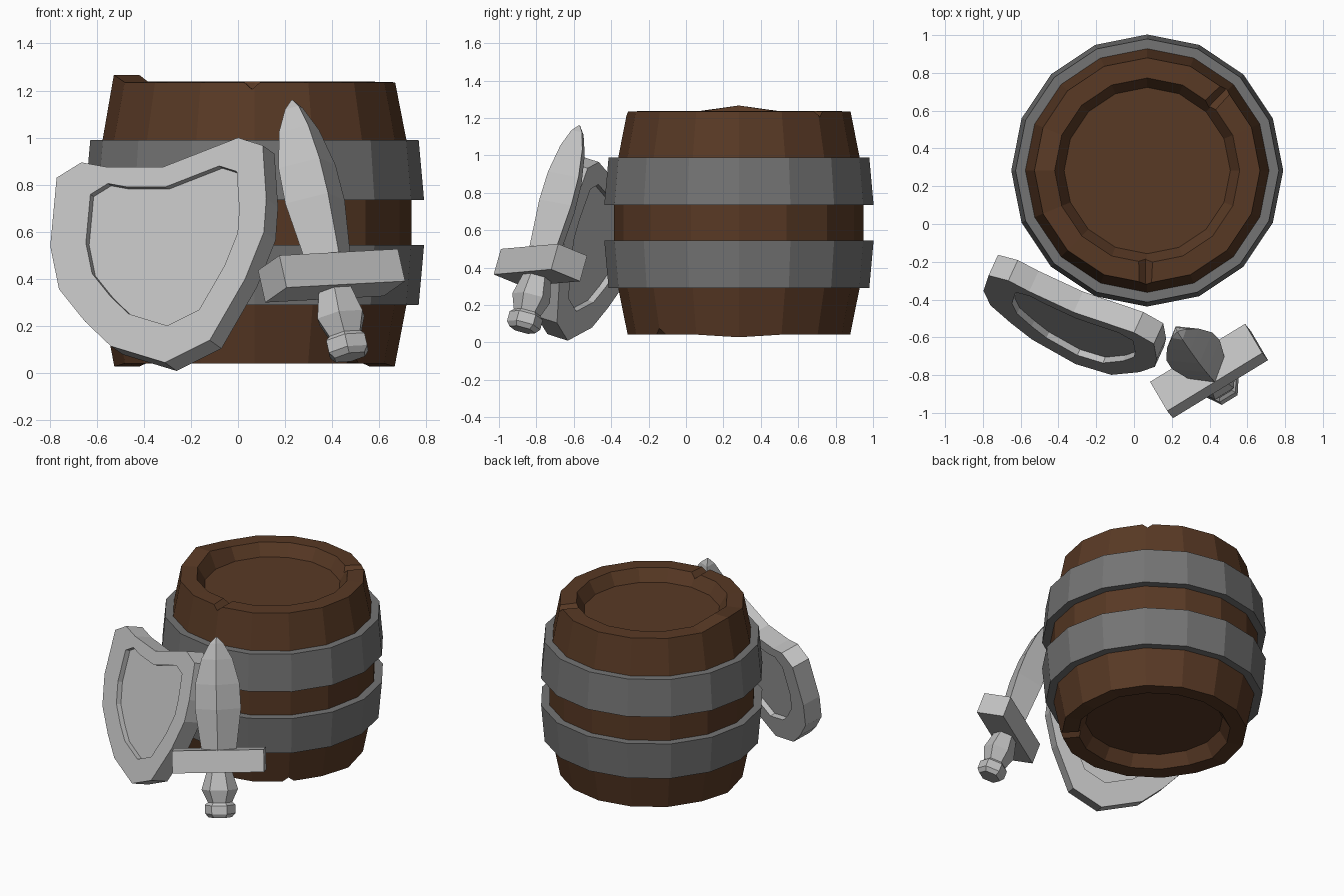
import bpy, bmesh, math
from mathutils import Vector, Matrix

if "Cube" in bpy.data.objects:
    bpy.data.objects.remove(bpy.data.objects["Cube"])


def material(name, rgb):
    m = bpy.data.materials.new(name)
    m.diffuse_color = (*rgb, 1)
    m.use_nodes = True
    m.node_tree.nodes["Principled BSDF"].inputs["Base Color"].default_value = m.diffuse_color
    return m


WOOD = material("brown wood", (0.098, 0.041, 0.018))
IRON = material("dark iron", (0.175, 0.175, 0.175))
STEEL = material("pale steel", (0.53, 0.53, 0.53))


def loft(name, rings, mat, close=False):
    """Join equal-sized rings of points; cap the ends or close the loop."""
    bm = bmesh.new()
    loops = [[bm.verts.new(p) for p in ring] for ring in rings]
    n = len(loops[0])
    pairs = list(zip(loops, loops[1:]))
    if close:
        pairs.append((loops[-1], loops[0]))
    else:
        bm.faces.new(loops[0])
        bm.faces.new(loops[-1])
    for a, b in pairs:
        for i in range(n):
            j = (i + 1) % n
            bm.faces.new((a[i], a[j], b[j], b[i]))
    bmesh.ops.remove_doubles(bm, verts=bm.verts, dist=0.0005)
    bmesh.ops.recalc_face_normals(bm, faces=bm.faces)
    me = bpy.data.meshes.new(name)
    bm.to_mesh(me)
    bm.free()
    me.materials.append(mat)
    ob = bpy.data.objects.new(name, me)
    bpy.context.collection.objects.link(ob)
    return ob


# ---- Barrel ----
CX, CY, SIDES = 0.07, 0.283, 16


def circle(r, z):
    return [Vector((CX + r * math.cos(2 * math.pi * i / SIDES),
                    CY + r * math.sin(2 * math.pi * i / SIDES), z)) for i in range(SIDES)]


profile = [(0.44, 0.125), (0.49, 0.045), (0.595, 0.042), (0.645, 0.29), (0.667, 0.54),
           (0.667, 0.74), (0.645, 0.99), (0.597, 1.235), (0.49, 1.238), (0.44, 1.155)]
barrel = loft("barrel", [circle(r, z) for r, z in profile], WOOD)

# worn, uneven stave ends
for v in barrel.data.vertices:
    x, y = v.co.x - CX, v.co.y - CY
    if abs(y) < 0.02 and abs(x) > 0.45:
        if v.co.z > 1.2 and x < 0:
            v.co.z = 1.267
        elif v.co.z < 0.1:
            v.co.z = 0.028

# wedge chips in the rims
for k, (deg, z) in enumerate([(46, 1.25), (-91, 1.25), (-45, 0.03)]):
    a = math.radians(deg)
    out = Vector((math.cos(a), math.sin(a), 0))
    side = Vector((-out.y, out.x, 0))
    s = -1 if z > 1 else 1
    mid = Vector((CX, CY, z))
    rings = [[mid + out * r - side * 0.05, mid + out * r + side * 0.05,
              mid + out * r + Vector((0, 0, s * 0.045))] for r in (0.40, 0.72)]
    cutter = loft(f"chip_cutter_{k}", rings, WOOD)
    cutter.hide_render = True
    cutter.hide_viewport = True
    mod = barrel.modifiers.new("chip", "BOOLEAN")
    mod.operation, mod.object, mod.solver = "DIFFERENCE", cutter, "EXACT"

# iron hoops
for name, z0, r0, z1, r1 in (("lower_hoop", 0.29, 0.697, 0.545, 0.72),
                             ("upper_hoop", 0.735, 0.72, 0.99, 0.697)):
    loft(name, [circle(r0, z0), circle(r1, z1), circle(r1 - 0.055, z1),
                circle(r0 - 0.055, z0)], IRON, close=True)

# ---- Shield: outline laid on a leaning plane ----
outline = [(-0.77, 0.83), (-0.665, 0.895), (-0.555, 0.875), (-0.32, 0.875), (0.0, 1.0),
           (0.105, 0.967), (0.12, 0.74), (0.11, 0.60), (0.03, 0.40), (-0.12, 0.14),
           (-0.31, 0.045), (-0.54, 0.115), (-0.65, 0.22), (-0.76, 0.357), (-0.797, 0.54)]
inner = [(0.71 * x - 0.08, 0.71 * z + 0.17) for x, z in outline]
NORMAL = Vector((-0.459, -1, 0.325)).normalized()


def on_shield(points, depth):
    return [Vector((x, -0.90 - 0.465 * x + 0.325 * z, z)) - NORMAL * depth for x, z in points]


loft("shield", [on_shield(inner, 0.035), on_shield(inner, 0), on_shield(outline, 0),
                on_shield(outline, 0.125), on_shield(inner, 0.125),
                on_shield(inner, 0.09)], STEEL)

# ---- Sword: local z runs from pommel to tip ----
axis = Vector((-0.245, 0.305, 1.09)).normalized()
wide = Vector((0.86, 0.506, 0))
wide = (wide - axis * wide.dot(axis)).normalized()
back = axis.cross(wide)
SWORD = Matrix((wide, back, axis)).transposed().to_4x4()
SWORD.translation = (0.475, -0.875, 0.068)


def sword_part(name, sections, sides, turn):
    """Sections are (height, half width, half depth)."""
    rings = []
    for h, w, d in sections:
        rings.append([SWORD @ Vector((w * math.cos(turn + 2 * math.pi * i / sides),
                                      d * math.sin(turn + 2 * math.pi * i / sides), h))
                      for i in range(sides)])
    return loft(name, rings, STEEL)


R2 = math.sqrt(2)
sword_part("sword_pommel", [(0, 0.075, 0.07), (0.025, 0.098, 0.09), (0.08, 0.098, 0.09),
                            (0.10, 0.075, 0.07)], 6, 0)
sword_part("sword_grip", [(0.09, 0.075, 0.07), (0.18, 0.117, 0.10), (0.30, 0.08, 0.075)], 6, 0)
sword_part("sword_guard", [(0.295, 0.295 * R2, 0.095 * R2), (0.44, 0.295 * R2, 0.095 * R2)],
           4, math.pi / 4)
sword_part("sword_blade", [(0.43, 0.112, 0.095), (0.70, 0.148, 0.115), (0.86, 0.142, 0.11),
                           (1.02, 0.10, 0.08), (1.12, 0.045, 0.04), (1.16, 0.004, 0.004)], 4, 0)
